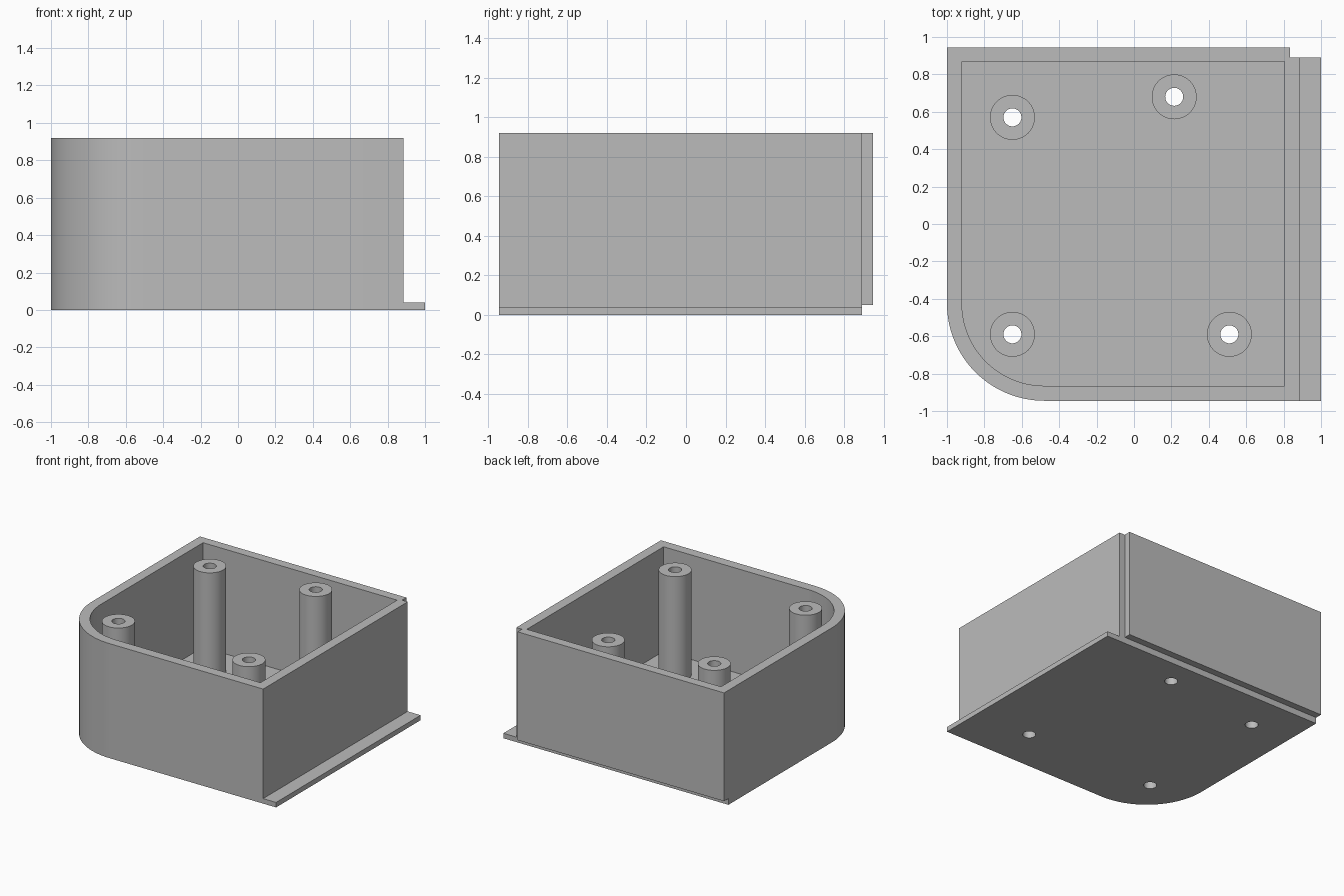
import bpy, bmesh
from math import sin, cos, pi, radians

if "Cube" in bpy.data.objects:
    bpy.data.objects.remove(bpy.data.objects["Cube"], do_unlink=True)

GREY = (0.5, 0.5, 0.5)
HEIGHT, FLOOR = 0.92, 0.08
BOSSES = [(-0.65, 0.57), (0.215, 0.68), (-0.65, -0.59), (0.51, -0.59)]

mat = bpy.data.materials.new("plain grey")
mat.use_nodes = True
mat.diffuse_color = (*GREY, 1)
mat.node_tree.nodes["Principled BSDF"].inputs["Base Color"].default_value = (*GREY, 1)


def prism(name, outline, z0, z1):
    """Extrude a counter-clockwise outline from z0 to z1."""
    bm = bmesh.new()
    base = bm.faces.new([bm.verts.new((x, y, z0)) for x, y in outline])
    top = bmesh.ops.extrude_face_region(bm, geom=[base], use_keep_orig=True)
    moved = [v for v in top["geom"] if isinstance(v, bmesh.types.BMVert)]
    bmesh.ops.translate(bm, verts=moved, vec=(0, 0, z1 - z0))
    bmesh.ops.recalc_face_normals(bm, faces=bm.faces)
    mesh = bpy.data.meshes.new(name)
    bm.to_mesh(mesh)
    bm.free()
    mesh.materials.append(mat)
    obj = bpy.data.objects.new(name, mesh)
    bpy.context.collection.objects.link(obj)
    return obj


def arc(cx, cy, r, a0, a1, n):
    return [(cx + r * cos(a0 + (a1 - a0) * i / n),
             cy + r * sin(a0 + (a1 - a0) * i / n)) for i in range(n + 1)]


def circle(cx, cy, r, n=48):
    return arc(cx, cy, r, 0, 2 * pi, n)[:-1]


def rect(x0, y0, x1, y1):
    return [(x0, y0), (x1, y0), (x1, y1), (x0, y1)]


def rounded(x0, y0, x1, y1, r):
    """Rectangle with only its front corner at -x rounded."""
    return arc(x0 + r, y0 + r, r, pi, 1.5 * pi, 32) + [(x1, y0), (x1, y1), (x0, y1)]


def activate(obj):
    bpy.ops.object.select_all(action='DESELECT')
    obj.select_set(True)
    bpy.context.view_layer.objects.active = obj


def cut(obj, cutter):
    mod = obj.modifiers.new("cut", 'BOOLEAN')
    mod.operation = 'DIFFERENCE'
    mod.solver = 'EXACT'
    mod.object = cutter
    activate(obj)
    bpy.ops.object.modifier_apply(modifier=mod.name)
    bpy.data.objects.remove(cutter, do_unlink=True)


# Open box with one rounded corner
box = prism("box_shell", rounded(-1, -0.945, 0.885, 0.945, 0.52), 0, HEIGHT)
cut(box, prism("cavity", rounded(-0.92, -0.865, 0.805, 0.87, 0.44), FLOOR, 2))

# Step under the back wall and notch down the back corner
cut(box, prism("back_step", rect(-2, 0.89, 2, 2), -1, 0.05))
cut(box, prism("corner_notch", rect(0.835, 0.89, 2, 2), -1, 2))

# Thin side flange
flange = prism("side_flange", rect(0.885, -0.945, 1, 0.89), 0, 0.04)

# Screw bosses with holes running through the floor
parts = [box, flange]
for i, (x, y) in enumerate(BOSSES, 1):
    boss = prism(f"screw_boss_{i}", circle(x, y, 0.12), FLOOR, HEIGHT)
    for part in (boss, box):
        cut(part, prism("hole", circle(x, y, 0.048), -1, 2))
    parts.append(boss)

for part in parts:
    activate(part)
    bpy.ops.object.shade_smooth_by_angle(angle=radians(30))
